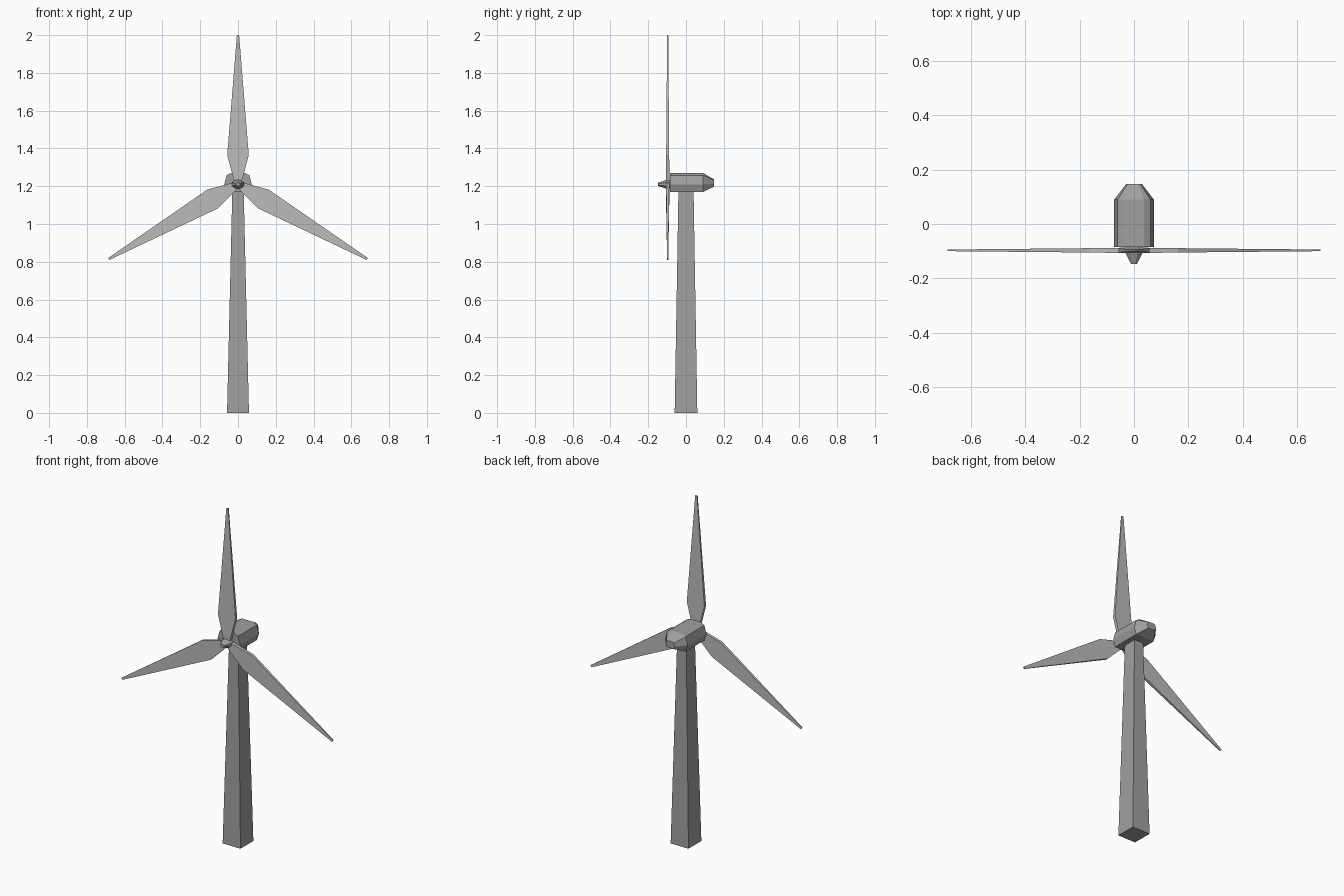
import bpy, bmesh, math
from mathutils import Matrix, Vector

cube = bpy.data.objects.get("Cube")
if cube:
    bpy.data.objects.remove(cube, do_unlink=True)


def make_material(name, value):
    mat = bpy.data.materials.new(name)
    mat.use_nodes = True
    colour = (value, value, value, 1)
    mat.diffuse_color = colour
    mat.node_tree.nodes["Principled BSDF"].inputs["Base Color"].default_value = colour
    return mat


body_grey = make_material("mid grey", 0.35)
blade_grey = make_material("light grey", 0.5)


def loft(name, rings, mat, matrix=Matrix()):
    """Skin a closed solid over rings of points with equal counts."""
    bm = bmesh.new()
    loops = [[bm.verts.new(matrix @ Vector(p)) for p in ring] for ring in rings]
    count = len(loops[0])
    for a, b in zip(loops, loops[1:]):
        for i in range(count):
            j = (i + 1) % count
            bm.faces.new((a[i], a[j], b[j], b[i]))
    bm.faces.new(loops[0])
    bm.faces.new(loops[-1])
    bmesh.ops.recalc_face_normals(bm, faces=bm.faces)
    mesh = bpy.data.meshes.new(name)
    bm.to_mesh(mesh)
    bm.free()
    mesh.materials.append(mat)
    obj = bpy.data.objects.new(name, mesh)
    bpy.context.collection.objects.link(obj)
    return obj


def rectangle(hx, hy, z):
    return [(-hx, -hy, z), (hx, -hy, z), (hx, hy, z), (-hx, hy, z)]


HUB_Z = 1.21

# Tapered square tower
loft("tower", [rectangle(0.058, 0.06, 0), rectangle(0.03, 0.04, 1.18)], body_grey)

# Faceted nacelle with a tapered tail
half = [(0.037, 0.055), (0.06, 0.043), (0.073, -0.005), (0.06, -0.045)]
section = half + [(-x, z) for x, z in reversed(half)]


def nacelle_ring(y, scale):
    return [(x * scale, y, HUB_Z + 0.005 + z * scale) for x, z in section]


loft("nacelle", [nacelle_ring(-0.085, 1), nacelle_ring(0.09, 1),
                 nacelle_ring(0.147, 0.4)], body_grey)


# Eight-sided hub and pointed nose
def hub_ring(y, rx, rz):
    angles = [math.tau * (i + 0.5) / 8 for i in range(8)]
    return [(rx * math.cos(a), y, HUB_Z + rz * math.sin(a)) for a in angles]


loft("hub_nose", [hub_ring(-0.08, 0.034, 0.024), hub_ring(-0.107, 0.034, 0.024),
                  hub_ring(-0.147, 0.012, 0.01)], body_grey)

# Three blades around the hub
for i, name in enumerate(("blade_top", "blade_right", "blade_left")):
    spin = Matrix.Translation((0, -0.097, HUB_Z)) @ Matrix.Rotation(-math.tau * i / 3, 4, "Y")
    loft(name, [rectangle(0.02, 0.01, 0.015), rectangle(0.057, 0.008, 0.155),
                rectangle(0.006, 0.003, 0.79)], blade_grey, spin)
